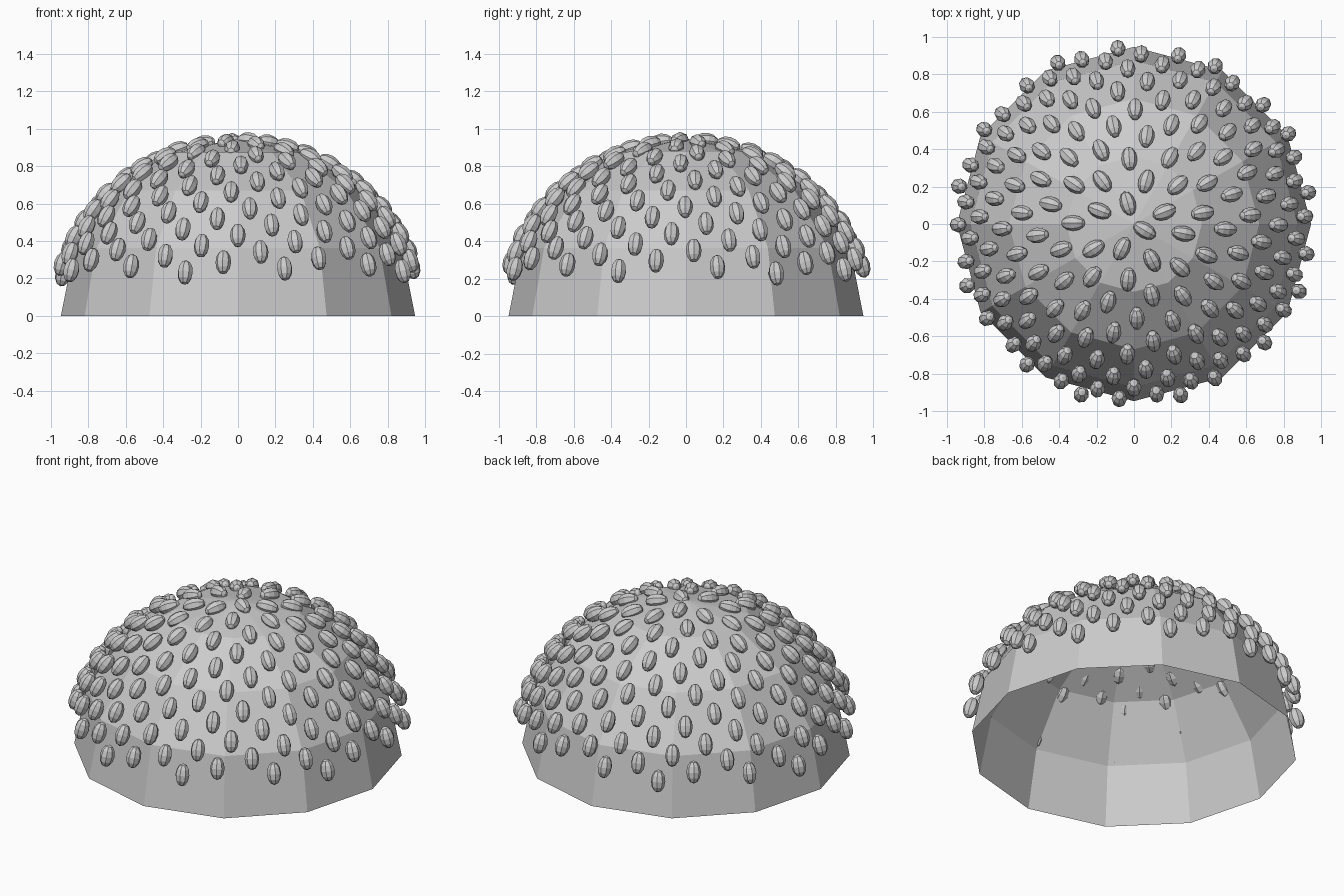
import bpy, bmesh, math
from mathutils import Vector, Matrix

if "Cube" in bpy.data.objects:
    bpy.data.objects.remove(bpy.data.objects["Cube"])

DOME_R = 0.947
SEEDS = 170
SPREAD_R, SPREAD_H = 0.984, 0.94     # slightly flattened shell the seed centres lie on
GOLDEN = math.pi * (3 - math.sqrt(5))


def finish(bm, name):
    mesh = bpy.data.meshes.new(name)
    bm.to_mesh(mesh)
    bm.free()
    obj = bpy.data.objects.new(name, mesh)
    bpy.context.collection.objects.link(obj)
    return obj


# open faceted dome: upper half of a 12-sided sphere
bm = bmesh.new()
bmesh.ops.create_uvsphere(bm, u_segments=12, v_segments=8, radius=DOME_R)
lower = [v for v in bm.verts if v.co.z < -0.01]
bmesh.ops.delete(bm, geom=lower, context='VERTS')
finish(bm, "dome")

# faceted seeds on a golden-angle spiral, each lying along its meridian
bm = bmesh.new()
for i in range(SEEDS):
    h = 1 - 0.765 * (i + 0.5) / SEEDS
    r = math.sqrt(1 - h * h)
    a = math.radians(-31) + i * GOLDEN
    pos = Vector((SPREAD_R * r * math.cos(a), SPREAD_R * r * math.sin(a), SPREAD_H * h))
    normal = pos.normalized()
    side = Vector((math.sin(a), -math.cos(a), 0))
    along = side.cross(normal)
    rot = Matrix((side, normal, along)).transposed()
    place = Matrix.Translation(pos) @ rot.to_4x4() @ Matrix.Diagonal((0.042, 0.044, 0.067, 1))
    bmesh.ops.create_uvsphere(bm, u_segments=8, v_segments=6, radius=1, matrix=place)
finish(bm, "seeds")
